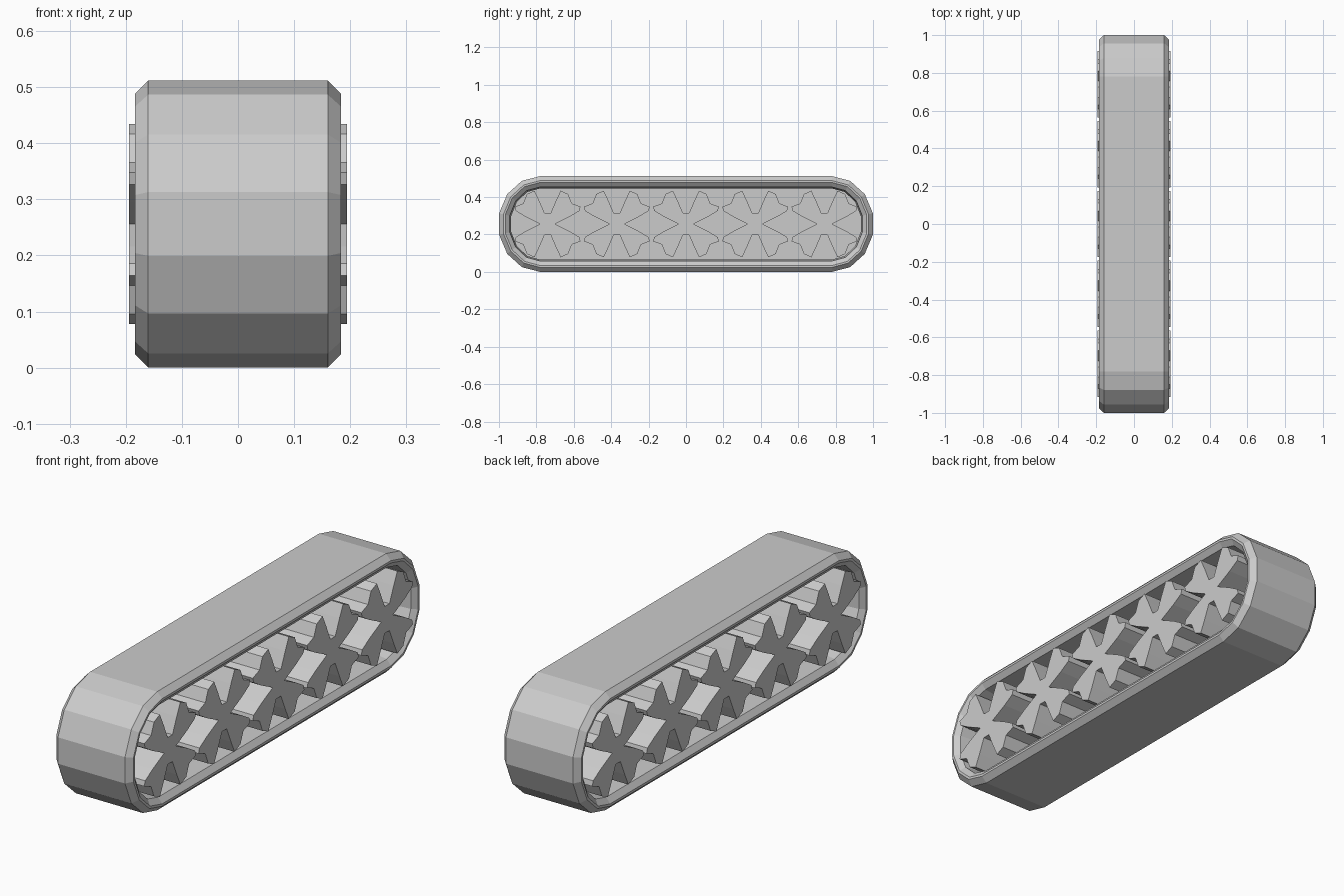
import bpy, bmesh, math

if "Cube" in bpy.data.objects:
    bpy.data.objects.remove(bpy.data.objects["Cube"])

CZ = 0.256          # height of the wheel axis
PITCH = 0.37        # distance between wheels


def make_object(name, bm):
    bmesh.ops.recalc_face_normals(bm, faces=bm.faces[:])
    mesh = bpy.data.meshes.new(name)
    bm.to_mesh(mesh)
    bm.free()
    ob = bpy.data.objects.new(name, mesh)
    bpy.context.collection.objects.link(ob)
    return ob


def stadium(inset, n=7):
    """Rounded-end outline in the y-z plane, shrunk by inset."""
    ry, rz = 0.225 - inset, 0.256 - inset
    pts = []
    for side in (1, -1):
        for i in range(n + 1):
            a = -math.pi / 2 + math.pi * i / n
            pts.append((side * (0.78 + ry * math.cos(a)),
                        CZ + side * rz * math.sin(a)))
    return pts


def prism(name, outline, half):
    """Extrude a y-z outline symmetrically along x."""
    bm = bmesh.new()
    face = bm.faces.new([bm.verts.new((-half, y, z)) for y, z in outline])
    ext = bmesh.ops.extrude_face_region(bm, geom=[face])
    verts = [g for g in ext["geom"] if isinstance(g, bmesh.types.BMVert)]
    bmesh.ops.translate(bm, verts=verts, vec=(2 * half, 0, 0))
    return make_object(name, bm)


# Belt: bevelled cross-section swept around the faceted loop
section = [(0.16, 0), (0.184, 0.024), (0.184, 0.034), (0.165, 0.058), (0.10, 0.066)]
section += [(-x, d) for x, d in reversed(section)]
bm = bmesh.new()
rings = [[bm.verts.new((x, y, z)) for y, z in stadium(d)] for x, d in section]
for k, ring in enumerate(rings):
    nxt = rings[(k + 1) % len(rings)]
    for i in range(len(ring)):
        j = (i + 1) % len(ring)
        bm.faces.new((ring[i], ring[j], nxt[j], nxt[i]))
make_object("track_belt", bm)

# Web panel closing the middle of the loop
prism("centre_panel", stadium(0.06), 0.02)

# Wheels: four stepped lobes, one quarter outline mirrored both ways
quarter = [(0.04, 0.0), (0.12, 0.04), (0.170, 0.070), (0.176, 0.092),
           (0.130, 0.110), (0.110, 0.160), (0.070, 0.178),
           (0.045, 0.125), (0.016, 0.058)]
upper = quarter + [(-y, z) for y, z in reversed(quarter)]
shape = upper + [(y, -z) for y, z in reversed(upper[1:-1])]
for w in range(5):
    cy = (w - 2) * PITCH
    prism(f"star_wheel_{w + 1}", [(cy + y, CZ + z) for y, z in shape], 0.194)
